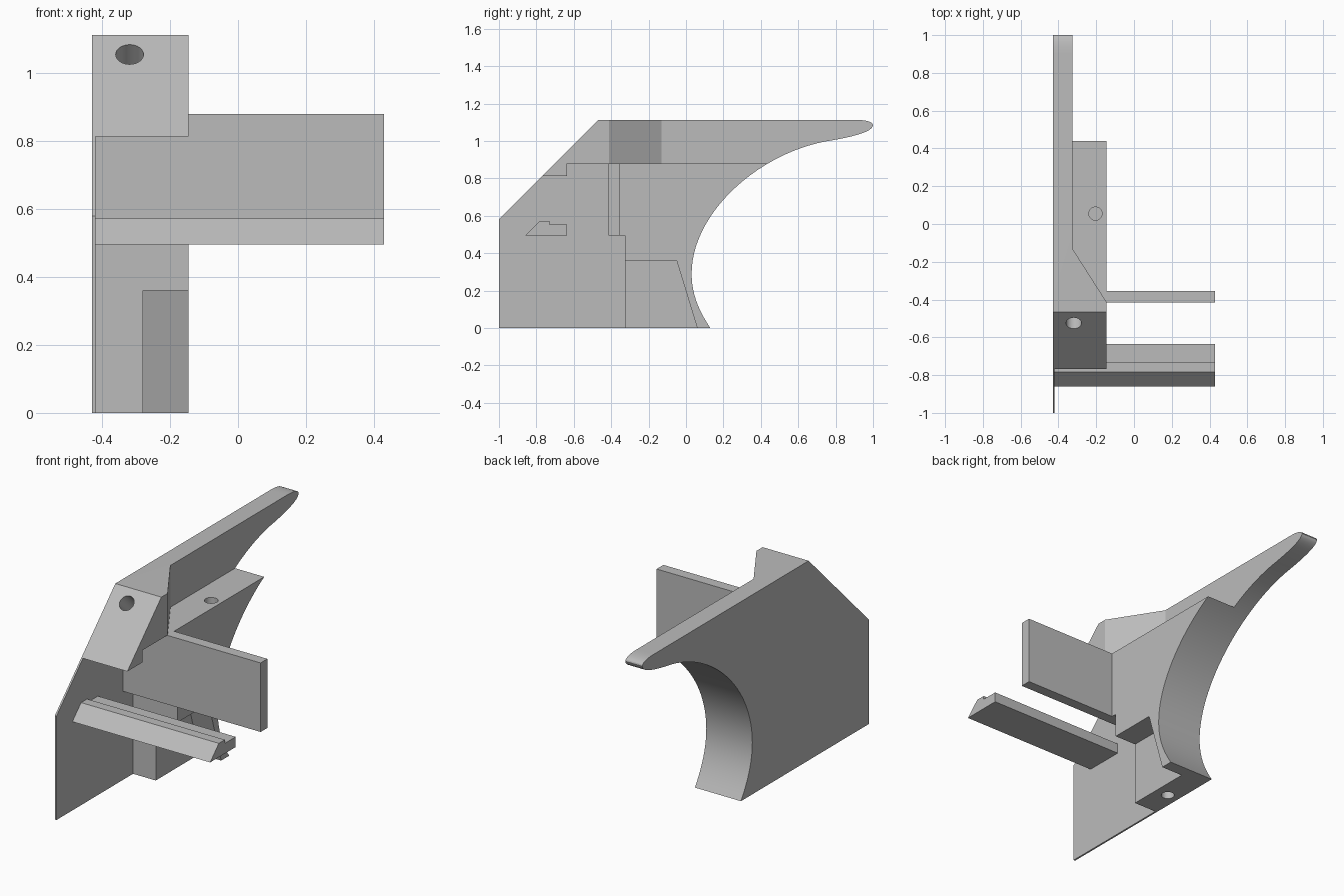
import bpy, bmesh, math
from mathutils import Vector, Matrix
from mathutils.geometry import interpolate_bezier

if "Cube" in bpy.data.objects:
    bpy.data.objects.remove(bpy.data.objects["Cube"], do_unlink=True)

grey = bpy.data.materials.new("plain grey")
grey.use_nodes = True
colour = (0.5, 0.5, 0.5, 1)
grey.diffuse_color = colour
grey.node_tree.nodes["Principled BSDF"].inputs["Base Color"].default_value = colour


def finish(name, bm):
    bmesh.ops.recalc_face_normals(bm, faces=bm.faces)
    mesh = bpy.data.meshes.new(name)
    bm.to_mesh(mesh)
    bm.free()
    mesh.materials.append(grey)
    obj = bpy.data.objects.new(name, mesh)
    bpy.context.collection.objects.link(obj)
    return obj


def prism(name, points, low, high, axis="x"):
    """Extrude a (y, z) profile along x, or an (x, y) plan along z."""
    bm = bmesh.new()
    place = (lambda a, b: (low, a, b)) if axis == "x" else (lambda a, b: (a, b, low))
    face = bm.faces.new([bm.verts.new(place(a, b)) for a, b in points])
    grown = bmesh.ops.extrude_face_region(bm, geom=[face])["geom"]
    step = Vector((high - low, 0, 0) if axis == "x" else (0, 0, high - low))
    bmesh.ops.translate(bm, vec=step, verts=[v for v in grown if isinstance(v, bmesh.types.BMVert)])
    return finish(name, bm)


def drill(name, centre, direction, radius, depth):
    """Cylinder centred on a surface point, reaching depth below it."""
    bm = bmesh.new()
    turn = Vector(direction).to_track_quat("Z", "Y").to_matrix().to_4x4()
    bmesh.ops.create_cone(bm, cap_ends=True, segments=32, radius1=radius, radius2=radius,
                          depth=depth * 2, matrix=Matrix.Translation(centre) @ turn)
    return finish(name, bm)


def activate(obj):
    bpy.ops.object.select_all(action="DESELECT")
    obj.select_set(True)
    bpy.context.view_layer.objects.active = obj


def cut(target, cutter):
    mod = target.modifiers.new("cut", "BOOLEAN")
    mod.operation, mod.solver, mod.object = "DIFFERENCE", "EXACT", cutter
    activate(target)
    bpy.ops.object.modifier_apply(modifier=mod.name)
    bpy.data.objects.remove(cutter, do_unlink=True)


def smooth(obj):
    activate(obj)
    bpy.ops.object.shade_smooth_by_angle(angle=math.radians(30))


# Side outline: straight front, sweeping curved back and rounded tip
TOP, SHELF = 1.113, 0.88
back_curve = [
    ((0.13, 0), (0.07, 0.09), (0.03, 0.18), (0.03, 0.29), 12),
    ((0.03, 0.29), (0.03, 0.62), (0.40, 0.95), (0.79, 1.005), 28),
    ((0.79, 1.005), (0.90, 1.025), (1.0, 1.05), (1.0, 1.085), 12),
    ((1.0, 1.085), (1.0, 1.105), (0.95, TOP), (0.90, TOP), 8),
]
outline = [(-1, 0)]
for *handles, count in back_curve:
    curve = interpolate_bezier(*[Vector((a, b, 0)) for a, b in handles], count)
    outline += [(p.x, p.y) for p in curve[:-1]]
outline += [(0.90, TOP), (-0.467, TOP), (-1, 0.58)]

LEFT, SKIN, INNER, RIGHT = -0.43, -0.42, -0.146, 0.43
body = prism("curved_body", outline, LEFT, INNER)

# Stepped front opening that leaves only the thin side skin
cut(body, prism("front_cutter", [
    (-1.2, -0.1), (-0.325, -0.1), (-0.325, 0.495), (-0.415, 0.495), (-0.415, SHELF),
    (-0.635, SHELF), (-0.635, 0.813), (-1.2, 0.813)], SKIN, 0.1))

# Narrow upper arm with an angled shoulder above the shelf
cut(body, prism("arm_cutter", [
    (-0.326, 1.2), (-0.326, -0.13), (INNER, -0.412), (0.1, -0.412), (0.1, 1.2)],
    SHELF, 1.3, "z"))

# Lower pocket with a leaning rear wall
cut(body, prism("pocket_cutter", [
    (-0.5, -0.1), (-0.5, 0.36), (-0.05, 0.36), (0.06, 0), (0.09, -0.1)], -0.28, 0.1))

# Blind holes in the slope, shelf and underside
cut(body, drill("slope_drill", (-0.319, -0.525, 1.055), (0, -1, 1), 0.041, 0.3))
cut(body, drill("shelf_drill", (-0.204, 0.055, SHELF), (0, 0, 1), 0.035, 0.2))
cut(body, drill("base_drill", (-0.36, -0.15, 0), (0, 0, 1), 0.035, 0.2))
smooth(body)

# Upright cross plate
prism("cross_plate", [(-0.415, 0.495), (-0.355, 0.495), (-0.355, SHELF), (-0.415, SHELF)],
      INNER, RIGHT)

# Front rail with a bevelled nose and a small step
prism("front_rail", [
    (-0.86, 0.495), (-0.635, 0.495), (-0.635, 0.552), (-0.73, 0.552),
    (-0.73, 0.572), (-0.783, 0.572)], SKIN, RIGHT)
